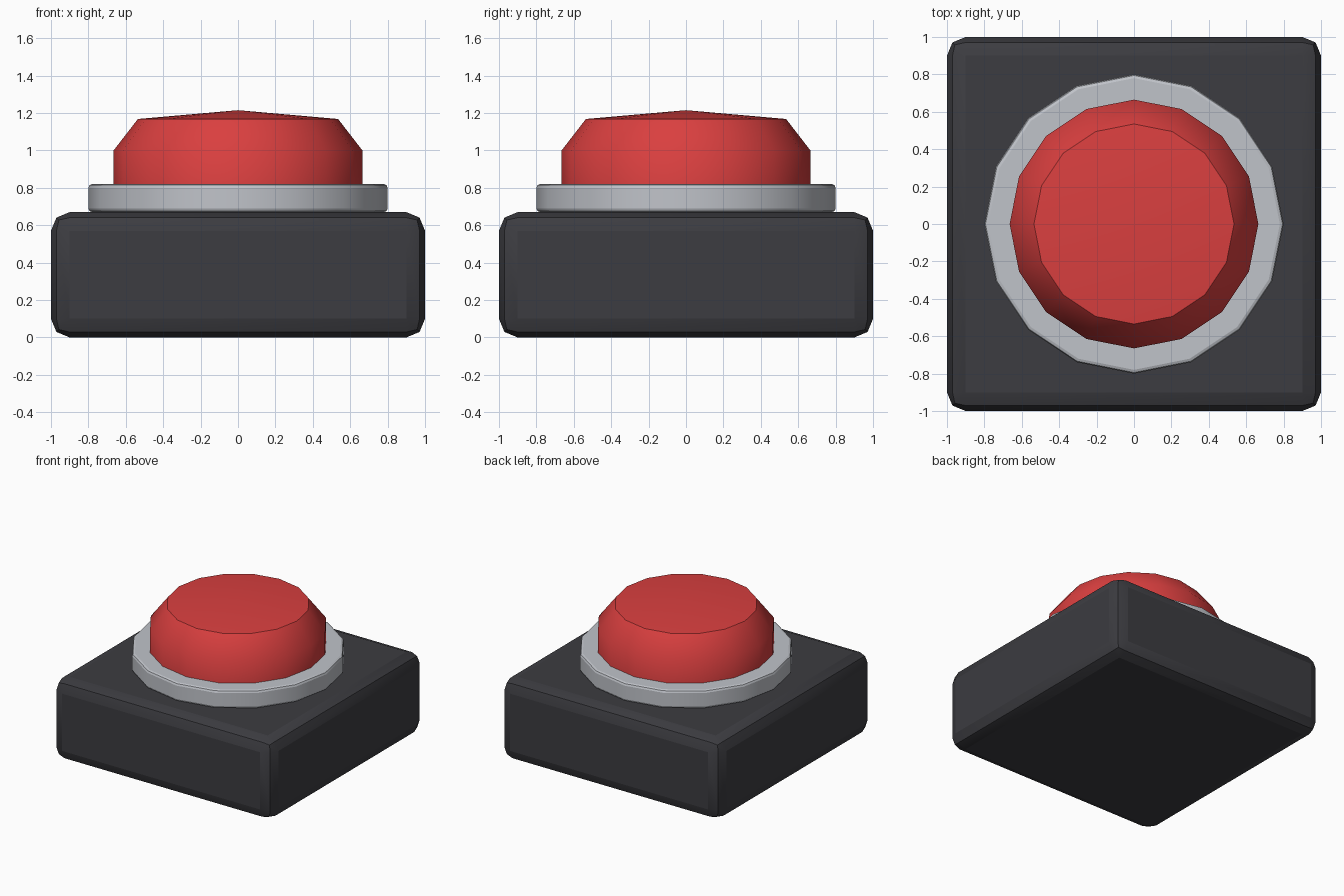
import bpy
import bmesh
import math

cube = bpy.data.objects.get("Cube")
if cube:
    bpy.data.objects.remove(cube, do_unlink=True)


def make_material(name, rgb):
    mat = bpy.data.materials.new(name)
    mat.use_nodes = True
    mat.diffuse_color = (*rgb, 1)
    mat.node_tree.nodes["Principled BSDF"].inputs["Base Color"].default_value = (*rgb, 1)
    return mat


def finish(bm, name, mat, bevel=0, angle=40):
    """Turn a bmesh into an object, round its edges and smooth it."""
    bmesh.ops.recalc_face_normals(bm, faces=bm.faces)
    mesh = bpy.data.meshes.new(name)
    bm.to_mesh(mesh)
    bm.free()
    mesh.materials.append(mat)
    obj = bpy.data.objects.new(name, mesh)
    bpy.context.collection.objects.link(obj)
    if bevel:
        mod = obj.modifiers.new("Rounded edges", 'BEVEL')
        mod.width = bevel
        mod.segments = 2
        mod.limit_method = 'ANGLE'
        mod.angle_limit = math.radians(40)
    bpy.ops.object.select_all(action='DESELECT')
    obj.select_set(True)
    bpy.context.view_layer.objects.active = obj
    bpy.ops.object.shade_smooth_by_angle(angle=math.radians(angle))
    if bevel:
        bpy.ops.object.modifier_apply(modifier="Rounded edges")
        bpy.ops.object.shade_smooth_by_angle(angle=math.radians(angle))
    return obj


def lathe(profile, sides=16):
    """Spin a (radius, height) profile around z."""
    bm = bmesh.new()
    verts = [bm.verts.new((r, 0, z)) for r, z in profile]
    edges = [bm.edges.new(pair) for pair in zip(verts, verts[1:])]
    bmesh.ops.spin(bm, geom=verts + edges, axis=(0, 0, 1), cent=(0, 0, 0),
                   angle=math.tau, steps=sides, use_duplicate=False)
    bmesh.ops.remove_doubles(bm, verts=bm.verts, dist=0.0005)
    return bm


dark = make_material("dark charcoal", (0.045, 0.045, 0.052))
silver = make_material("light grey", (0.53, 0.55, 0.59))
red = make_material("bright red", (0.70, 0.05, 0.05))

# Square housing with rounded edges
bm = bmesh.new()
bmesh.ops.create_cube(bm, size=1)
for v in bm.verts:
    v.co = (v.co.x * 2, v.co.y * 2, (v.co.z + 0.5) * 0.67)
finish(bm, "base", dark, bevel=0.1)

# Collar around the button
bm = bmesh.new()
bmesh.ops.create_cone(bm, cap_ends=True, segments=16, radius1=0.8, radius2=0.8, depth=0.15)
bmesh.ops.translate(bm, verts=bm.verts, vec=(0, 0, 0.745))
finish(bm, "collar", silver, bevel=0.02)

# Push button with a chamfered shoulder and a shallow pointed top
bm = lathe([(0, 0.75), (0.665, 0.75), (0.665, 1.0), (0.535, 1.168), (0, 1.215)])
finish(bm, "button", red, angle=42)
